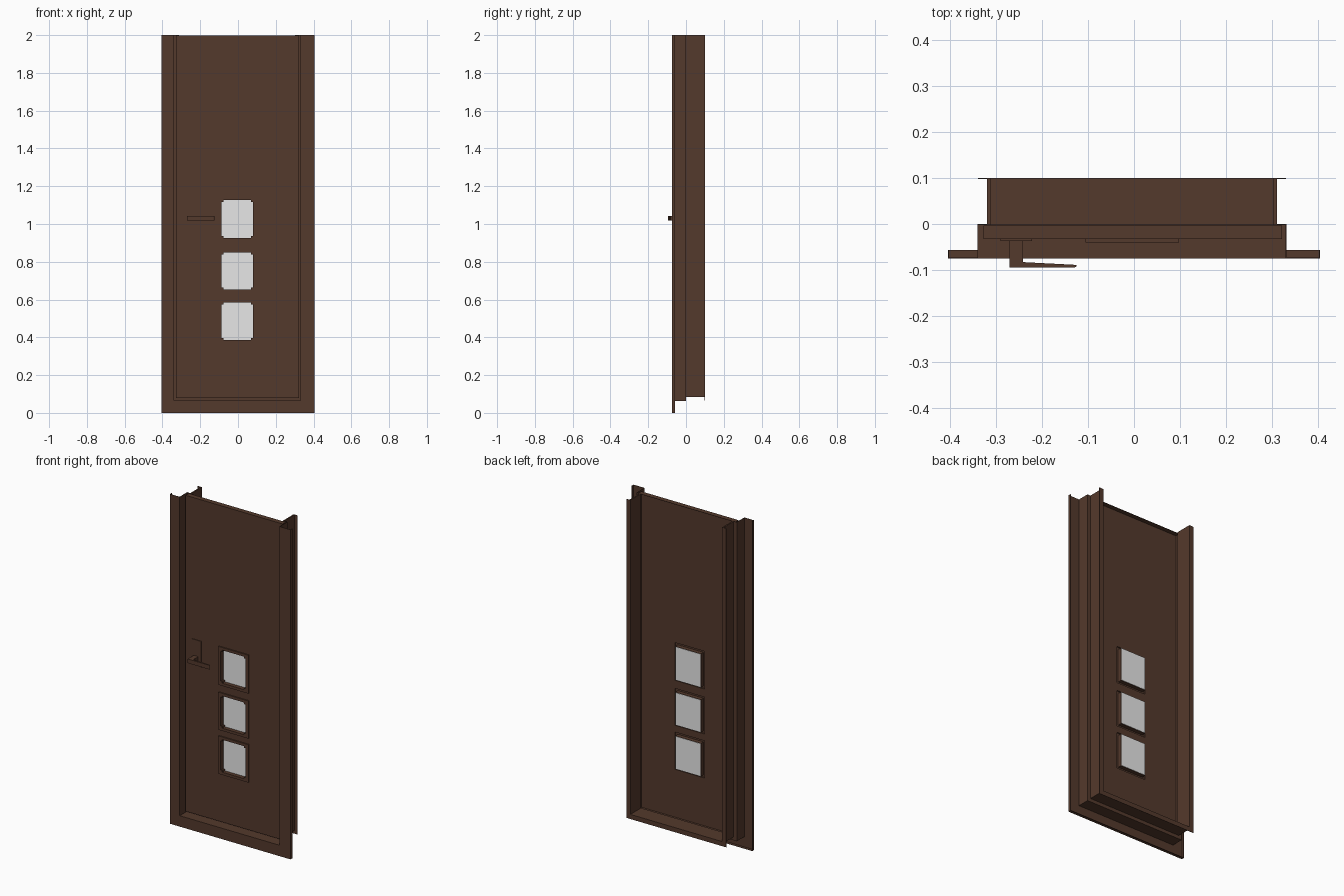
import bpy, bmesh

if "Cube" in bpy.data.objects:
    bpy.data.objects.remove(bpy.data.objects["Cube"])


def material(name, rgb):
    m = bpy.data.materials.new(name)
    m.diffuse_color = (*rgb, 1)
    m.use_nodes = True
    m.node_tree.nodes["Principled BSDF"].inputs["Base Color"].default_value = m.diffuse_color
    return m


BROWN = material("dark brown", (0.088, 0.041, 0.025))
GLASS = material("pale grey glass", (0.8, 0.8, 0.8))


def finish(bm, name, mat):
    bmesh.ops.recalc_face_normals(bm, faces=bm.faces)
    me = bpy.data.meshes.new(name)
    bm.to_mesh(me)
    bm.free()
    me.materials.append(mat)
    ob = bpy.data.objects.new(name, me)
    bpy.context.collection.objects.link(ob)
    return ob


def plate(name, xs, zs, y0, y1, mat, keep=lambda i, j: True):
    """Upright plate on an x/z grid; cells where keep() is false stay open."""
    bm = bmesh.new()
    grid = [[bm.verts.new((x, y0, z)) for z in zs] for x in xs]
    for i in range(len(xs) - 1):
        for j in range(len(zs) - 1):
            if keep(i, j):
                bm.faces.new((grid[i][j], grid[i + 1][j],
                              grid[i + 1][j + 1], grid[i][j + 1]))
    bmesh.ops.delete(bm, geom=[v for v in bm.verts if not v.link_faces],
                     context='VERTS')
    ext = bmesh.ops.extrude_face_region(bm, geom=bm.faces[:], use_keep_orig=True)
    for g in ext["geom"]:
        if isinstance(g, bmesh.types.BMVert):
            g.co.y = y1
    return finish(bm, name, mat)


def ring(name, x0, x1, z0, z1, w, y0, y1):
    """Rectangular ring, w wide, inside the given outer size."""
    return plate(name, [x0, x0 + w, x1 - w, x1], [z0, z0 + w, z1 - w, z1],
                 y0, y1, BROWN, lambda i, j: not (i == 1 and j == 1))


def prism(name, outline, z0, z1, mat):
    """Solid from an x/y outline."""
    bm = bmesh.new()
    lo = [bm.verts.new((x, y, z0)) for x, y in outline]
    hi = [bm.verts.new((x, y, z1)) for x, y in outline]
    bm.faces.new(lo)
    bm.faces.new(hi)
    for k in range(len(lo)):
        n = (k + 1) % len(lo)
        bm.faces.new((lo[k], lo[n], hi[n], hi[k]))
    return finish(bm, name, mat)


# Door frame: folded sheet profile (inset, depth) swept down, across and up
profile = [(0, -.057), (0, -.075), (.066, -.075), (.066, -.002), (.093, -.002),
           (.093, .1), (.065, .1), (.065, .098), (.085, .098), (.085, 0),
           (.064, 0), (.064, -.073), (.002, -.073), (.002, -.057)]
bm = bmesh.new()
rows = []
for u, y in profile:
    left, right = -.405 + u, .405 - u - (.009 if u > .01 else 0)
    rows.append([bm.verts.new(p) for p in ((left, y, 2), (left, y, u),
                                           (right, y, u), (right, y, 2))])
for k, row in enumerate(rows):
    nxt = rows[(k + 1) % len(rows)]
    for s in range(3):
        bm.faces.new((row[s], row[s + 1], nxt[s + 1], nxt[s]))
for end in (0, 3):
    bm.faces.new([row[end] for row in rows])
finish(bm, "door_frame", BROWN)

# Door panel: front sheet with three window openings and a folded-back rim
windows = [(.37, .60), (.637, .865), (.91, 1.143)]
WX0, WX1 = -.105, .098
zs = [.08]
for a, b in windows:
    zs += [a + .002, b - .002]
plate("door_panel", [-.328, WX0 + .002, WX1 - .002, .322], zs + [1.997],
      -.033, -.031, BROWN, lambda i, j: not (i == 1 and j % 2 == 1))
ring("panel_rim", -.328, .322, .08, 1.997, .002, -.032, -.003)

# Windows: raised trim, deep sleeve with small corner blocks, glass at the back
C = .01


def sleeve_cell(i, j):
    return i in (0, 4) or j in (0, 4) or (i in (1, 3) and j in (1, 3))


for a, b in windows:
    gx0, gx1, ga, gb = WX0 + .017, WX1 - .019, a + .016, b - .016
    ring("window_trim", WX0, WX1, a, b, .0165, -.040, -.038)
    ring("trim_edge", WX0, WX1, a, b, .002, -.039, -.031)
    plate("window_sleeve", [gx0 - .002, gx0, gx0 + C, gx1 - C, gx1, gx1 + .002],
          [ga - .002, ga, ga + C, gb - C, gb, gb + .002],
          -.040, -.014, BROWN, sleeve_cell)
    plate("window_glass", [gx0, gx1], [ga, gb], -.015, -.012, GLASS)

# Handle: thin back plate, and a stem with a tapering lever
plate("handle_plate", [-.29, -.222], [.98, 1.14], -.037, -.032, BROWN)
prism("handle_lever", [(-.271, -.035), (-.271, -.095), (-.13, -.095), (-.125, -.092),
                       (-.125, -.089), (-.241, -.083), (-.241, -.035)],
      1.018, 1.043, BROWN)
